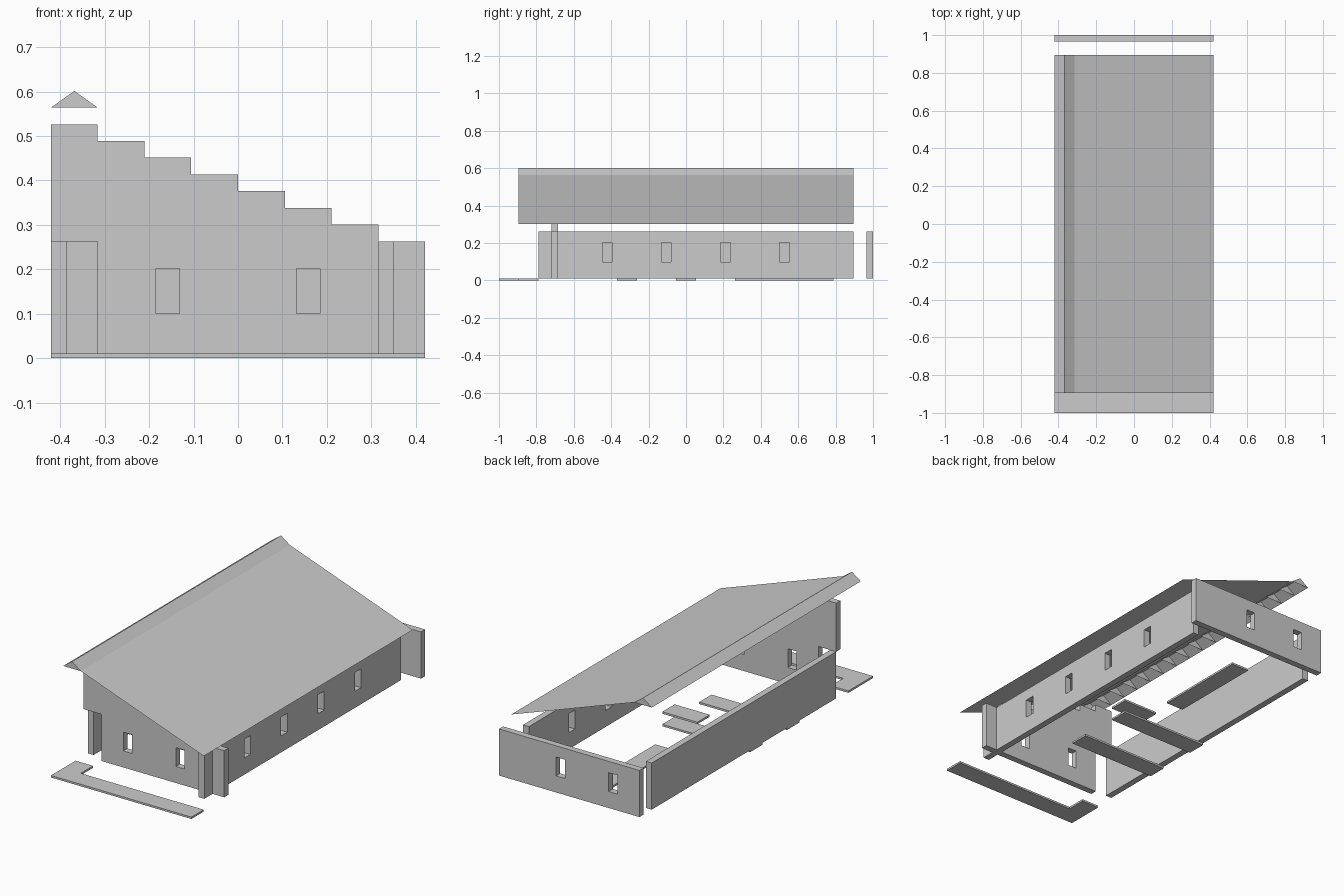
import bpy, bmesh
from mathutils import Matrix

if "Cube" in bpy.data.objects:
    bpy.data.objects.remove(bpy.data.objects["Cube"])

U = 2 / 19            # one layout unit
T = U / 3             # wall thickness
BASE = 0.1 * U        # slab thickness
WALL = 2.5 * U        # low wall height
STEP = 0.0376         # rise of each gable step


def add_object(name, mesh):
    ob = bpy.data.objects.new(name, mesh)
    bpy.context.scene.collection.objects.link(ob)
    return ob


def rect(a0, a1, b0, b1):
    return [(a0, b0), (a1, b0), (a1, b1), (a0, b1)]


def window(centre):
    return rect(centre - U / 4, centre + U / 4, 0.1, 0.202)


def plate(name, outlines, thick, matrix):
    """Filled outline (later outlines are holes), thickened about its plane."""
    cu = bpy.data.curves.new(name + "_outline", 'CURVE')
    cu.dimensions = '2D'
    cu.fill_mode = 'BOTH'
    cu.extrude = thick / 2
    for pts in outlines:
        sp = cu.splines.new('POLY')
        sp.points.add(len(pts) - 1)
        for p, (a, b) in zip(sp.points, pts):
            p.co = (a, b, 0, 1)
        sp.use_cyclic_u = True
    tmp = add_object(name + "_helper", cu)
    dg = bpy.context.evaluated_depsgraph_get()
    mesh = bpy.data.meshes.new_from_object(tmp.evaluated_get(dg))
    bpy.data.objects.remove(tmp)
    bpy.data.curves.remove(cu)
    mesh.transform(matrix)
    bm = bmesh.new()
    bm.from_mesh(mesh)
    bmesh.ops.remove_doubles(bm, verts=bm.verts, dist=1e-5)
    bmesh.ops.recalc_face_normals(bm, faces=bm.faces)
    for f in bm.faces:
        f.smooth = False
    bm.to_mesh(mesh)
    bm.free()
    mesh.name = name
    return add_object(name, mesh)


def across(y):        # wall running along x, starting at y
    return Matrix(((1, 0, 0, 0), (0, 0, -1, y + T / 2), (0, 1, 0, 0), (0, 0, 0, 1)))


def along(x):         # wall running along y, starting at x
    return Matrix(((0, 0, 1, x + T / 2), (1, 0, 0, 0), (0, 1, 0, 0), (0, 0, 0, 1)))


def flat(z):          # slab lying on height z
    return Matrix.Translation((0, 0, z + BASE / 2))


# Front wall: stepped gable with a doorway at the left
gable = [(-3 * U, BASE), (4 * U, BASE)]
for k in range(8):
    top = WALL + k * STEP
    gable += [((4 - k) * U, top), ((3 - k) * U, top)]
gable += [(-4 * U, WALL), (-3 * U, WALL)]
plate("front_gable_wall", [gable, window(-1.5 * U), window(1.5 * U)], T, across(-6.5 * U - T))

# Back and side walls
plate("back_wall", [rect(-4 * U, 4 * U, BASE, WALL), window(-2.5 * U), window(0.5 * U)],
      T, across(9.5 * U - T))
plate("right_wall", [rect(-7.5 * U, 8.5 * U, BASE, WALL)] + [window(c * U) for c in (-4, -1, 2, 5)],
      T, along(3 * U))
plate("left_wall", [rect(-6.5 * U, 8.5 * U, BASE, WALL)], T, along(-4 * U))

# Floor slabs and table top
path = [(-4, -9.5), (4, -9.5), (4, -8.5), (-3, -8.5), (-3, -7.5), (-4, -7.5)]
plate("front_path", [[(a * U, b * U) for a, b in path]], BASE, flat(0))
for name, x0, x1, y0, y1, z in (
        ("floor_strip_front", -4, 1, -3.5, -2.5, 0),
        ("floor_strip_middle", -4, 1, -0.5, 0.5, 0),
        ("floor_strip_back", -1, 0, 2.5, 7.5, 0),
        ("table_top", -1, 1, -0.5, 0.5, 0.068)):
    plate(name, [rect(x0 * U, x1 * U, y0 * U, y1 * U)], BASE, flat(z))

# Ridge cap: open-bottomed tents, one unit each, with triangular ends
EAVE = WALL + 8 * STEP
PEAK = EAVE + STEP
bm = bmesh.new()
prev = None
for i in range(18):
    y = (i - 8.5) * U
    tri = [bm.verts.new(p) for p in ((-4 * U, y, EAVE), (-3.5 * U, y, PEAK), (-3 * U, y, EAVE))]
    bm.faces.new(tri[::-1] if i == 0 else tri)
    if prev:
        for a in (0, 1):
            bm.faces.new((prev[a], prev[a + 1], tri[a + 1], tri[a]))
    prev = tri
me = bpy.data.meshes.new("roof_ridge")
bm.to_mesh(me)
bm.free()
add_object("roof_ridge", me)

# Main roof slope: a single thin sheet
me = bpy.data.meshes.new("roof_slope")
Y = 8.5 * U
me.from_pydata([(-3 * U, -Y, EAVE), (4 * U, -Y, 0.301), (4 * U, Y, 0.301), (-3 * U, Y, EAVE)],
               [], [(0, 1, 2, 3)])
add_object("roof_slope", me)
